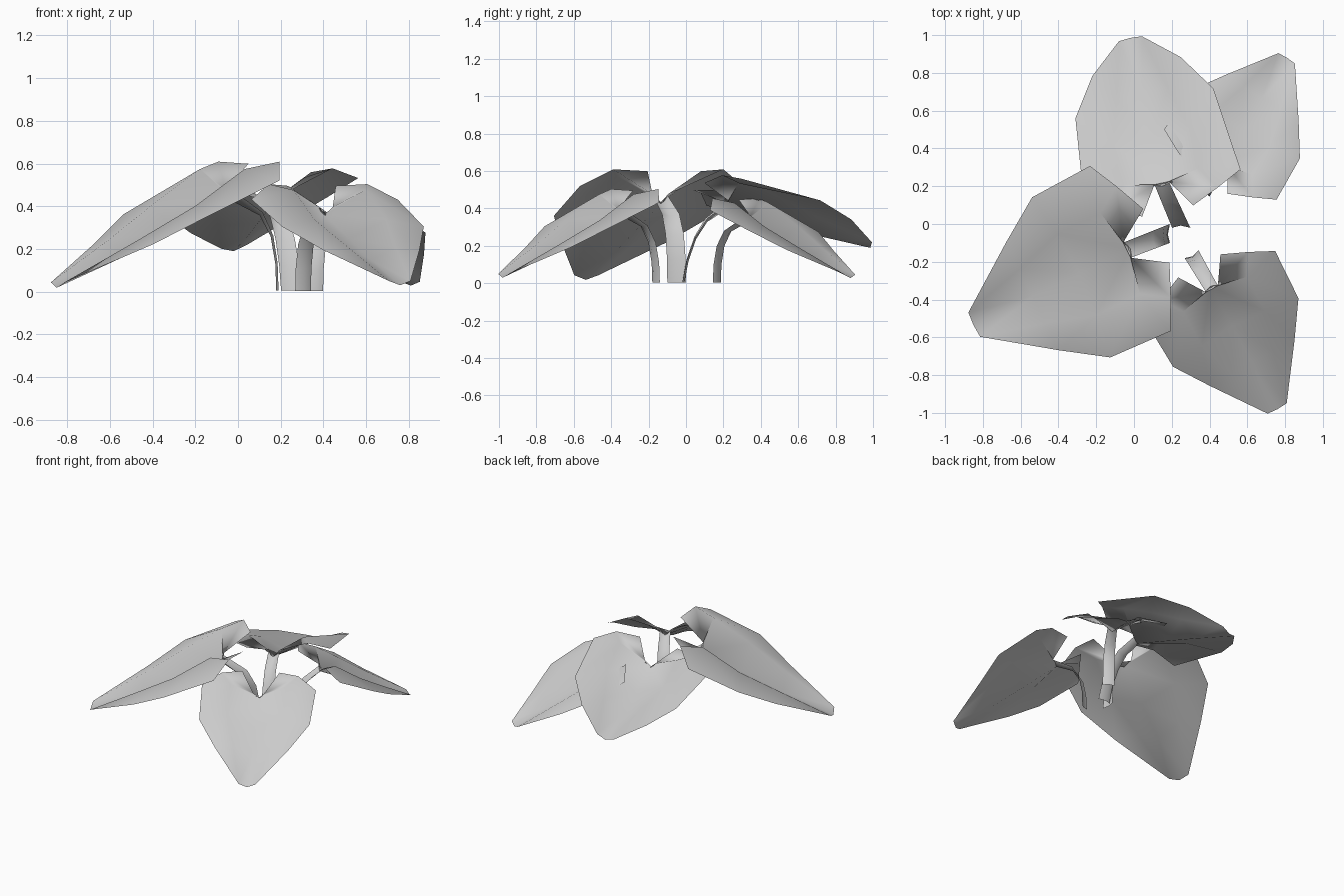
import bpy, bmesh, math
from mathutils import Vector

if "Cube" in bpy.data.objects:
    bpy.data.objects.remove(bpy.data.objects["Cube"])

# Half of a heart-shaped leaf: (along midrib, sideways, height)
HALF = [
    (0, 0, 0), (.30, 0, -.14), (.58, 0, -.27), (.93, 0, -.415),      # 0-3 midrib
    (.02, .045, .045),                                              # 4 notch
    (.06, .24, .145), (.32, .24, -.03), (.58, .16, -.19),            # 5-7 blade
    (-.155, .16, .17), (-.08, .33, .18), (0, .49, .09),              # 8-10 lobe rim
    (.35, .475, -.07), (.58, .32, -.21), (.925, .072, -.39),         # 11-13 side rim
]
FACES = [(0, 4, 5), (0, 5, 6, 1), (4, 8, 9, 5), (5, 9, 10), (5, 10, 11, 6),
         (6, 11, 12, 7), (1, 6, 7, 2), (2, 7, 13, 3), (7, 12, 13)]


def finish(name, bm):
    bmesh.ops.remove_doubles(bm, verts=bm.verts, dist=.0005)
    bmesh.ops.recalc_face_normals(bm, faces=bm.faces)
    bm.normal_update()
    if sum(f.normal.z * f.calc_area() for f in bm.faces) < 0:
        bmesh.ops.reverse_faces(bm, faces=bm.faces)
    for f in bm.faces:
        f.smooth = True
    me = bpy.data.meshes.new(name)
    bm.to_mesh(me)
    bm.free()
    ob = bpy.data.objects.new(name, me)
    bpy.context.collection.objects.link(ob)


def leaf(name, notch, tip, base, half_width, pitch=0, roll=0, shift=0,
         lean=1, base_dir=None):
    notch, base = Vector(notch), Vector(base)
    d = Vector((tip[0] - notch.x, tip[1] - notch.y, 0))
    s = d.length / .93
    u = d.normalized()
    v = Vector((u.y, -u.x, 0))

    # Blade, both mirrored halves
    bm = bmesh.new()
    for side in (1, -1):
        vs = []
        for i, (a, b, h) in enumerate(HALF):
            if i in (11, 12):
                a, b, h = a + shift, b - shift * .25, h - shift * .2
            a, b, h = a * s, b * s * side, h * s
            vs.append(bm.verts.new(notch + u * a + v * b
                                   + Vector((0, 0, h + pitch * a + roll * b))))
        for f in FACES:
            bm.faces.new([vs[i] for i in f])
    finish(name + "_blade", bm)

    # Bent stem ribbon with a lightly folded centre line
    bm = bmesh.new()
    rows = []
    v0 = Vector(base_dir) if base_dir else v
    for t, z in ((0, .01), (.02, .3), (.12, .6), (.36, .83), (1, 1)):
        t = t ** lean
        c = base.lerp(notch + u * .02 * s, t)
        c.z = notch.z * z
        w = v0.lerp(v, t) * (half_width * (1 - t) + .045 * s * t)
        rise = Vector((0, 0, .04 * s * t))
        fold = u * (.012 * (1 - t))
        rows.append([bm.verts.new(p) for p in
                     (c - w + rise, c + fold, c + w + rise)])
    for r, q in zip(rows, rows[1:]):
        for i in range(2):
            bm.faces.new((r[i], r[i + 1], q[i + 1], q[i]))
    finish(name + "_stem", bm)


leaf("left_leaf", (-.02, -.13, .43), (-.85, -.535), (.19, -.05, 0), .05,
     base_dir=(0, 1, 0))
leaf("front_leaf", (.405, -.33, .36), (.76, -.98), (.305, -.16, 0), .042)
leaf("right_leaf", (.457, .315, .325), (.81, .88), (.365, .165, 0), .04)
leaf("back_leaf", (.15, .20, .395), (-.02, .985), (.25, -.02, 0), .048,
     pitch=.19, roll=.14, shift=.17, lean=.6, base_dir=(1, 0, 0))
